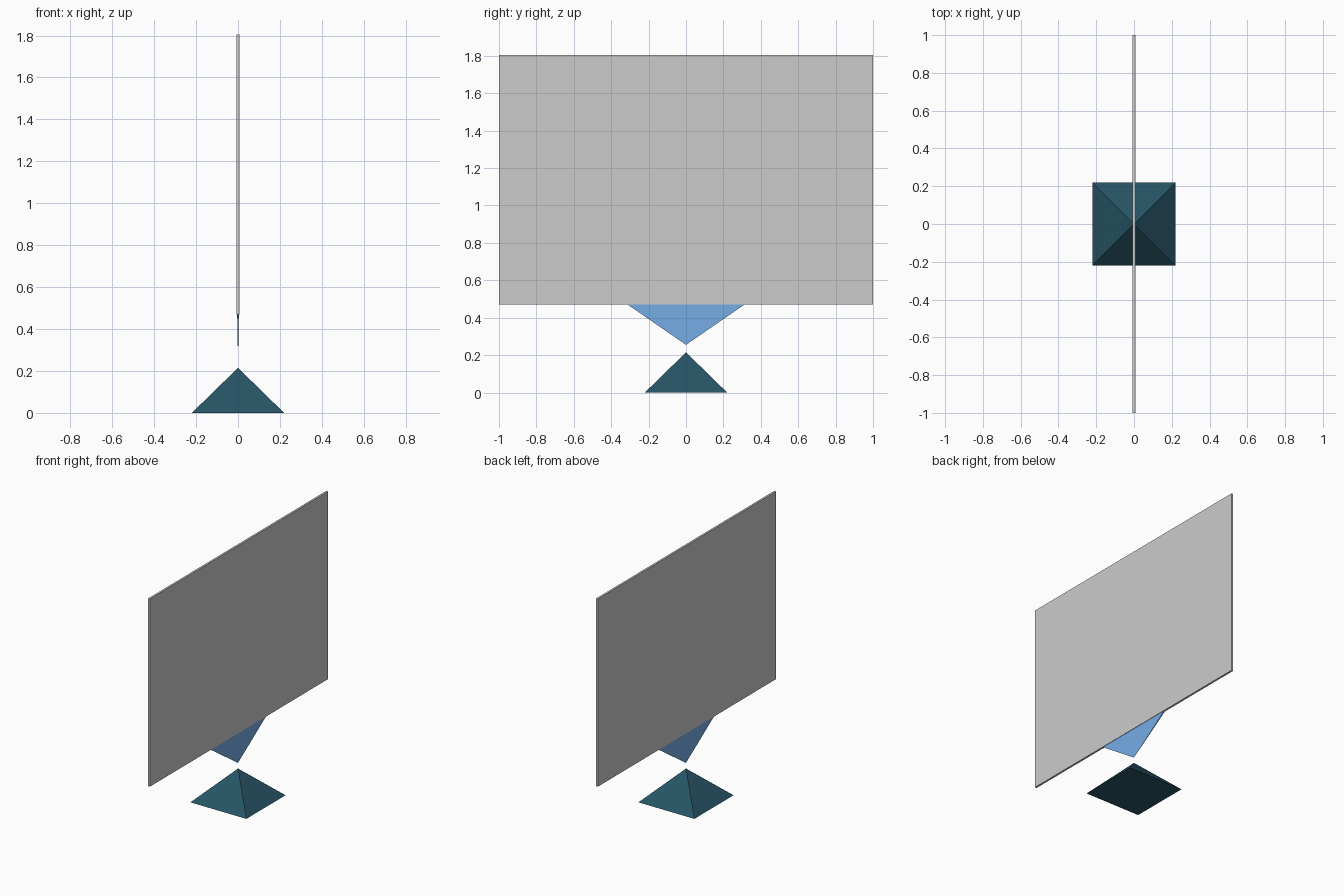
import bpy
from math import pi, sqrt

if "Cube" in bpy.data.objects:
    bpy.data.objects.remove(bpy.data.objects["Cube"])


def material(name, rgb):
    m = bpy.data.materials.new(name)
    m.diffuse_color = (*rgb, 1)
    m.use_nodes = True
    m.node_tree.nodes["Principled BSDF"].inputs["Base Color"].default_value = m.diffuse_color
    return m


def pyramid(name, half_x, half_y, z_base, z_tip, mat):
    """Four-sided pyramid; the tip may lie above or below the base."""
    h = abs(z_tip - z_base)
    flip = z_tip < z_base
    # turned 45 degrees so the square base lines up with the axes
    bpy.ops.mesh.primitive_cone_add(vertices=4, radius1=sqrt(2), radius2=0, depth=h,
                                    rotation=(0, 0, pi / 4))
    ob = bpy.context.object
    bpy.ops.object.transform_apply(location=False, rotation=True, scale=False)
    ob.name = name
    ob.scale = (half_x, half_y, 1)
    ob.rotation_euler = (pi if flip else 0, 0, 0)
    ob.location.z = (z_base + z_tip) / 2
    bpy.ops.object.transform_apply(location=False, rotation=True, scale=True)
    ob.data.materials.append(mat)
    return ob


# Ground pyramid
pyramid("base_pyramid", 0.22, 0.22, 0, 0.215, material("dark_teal", (0.02, 0.09, 0.13)))

# Thin upside-down wedge carrying the panel
pyramid("panel_support", 0.004, 0.315, 0.472, 0.255, material("blue", (0.18, 0.42, 0.8)))

# Large upright panel
bpy.ops.mesh.primitive_cube_add(size=1, location=(0, 0, 1.137))
panel = bpy.context.object
panel.name = "panel"
panel.scale = (0.014, 2, 1.334)
bpy.ops.object.transform_apply(location=False, rotation=False, scale=True)
